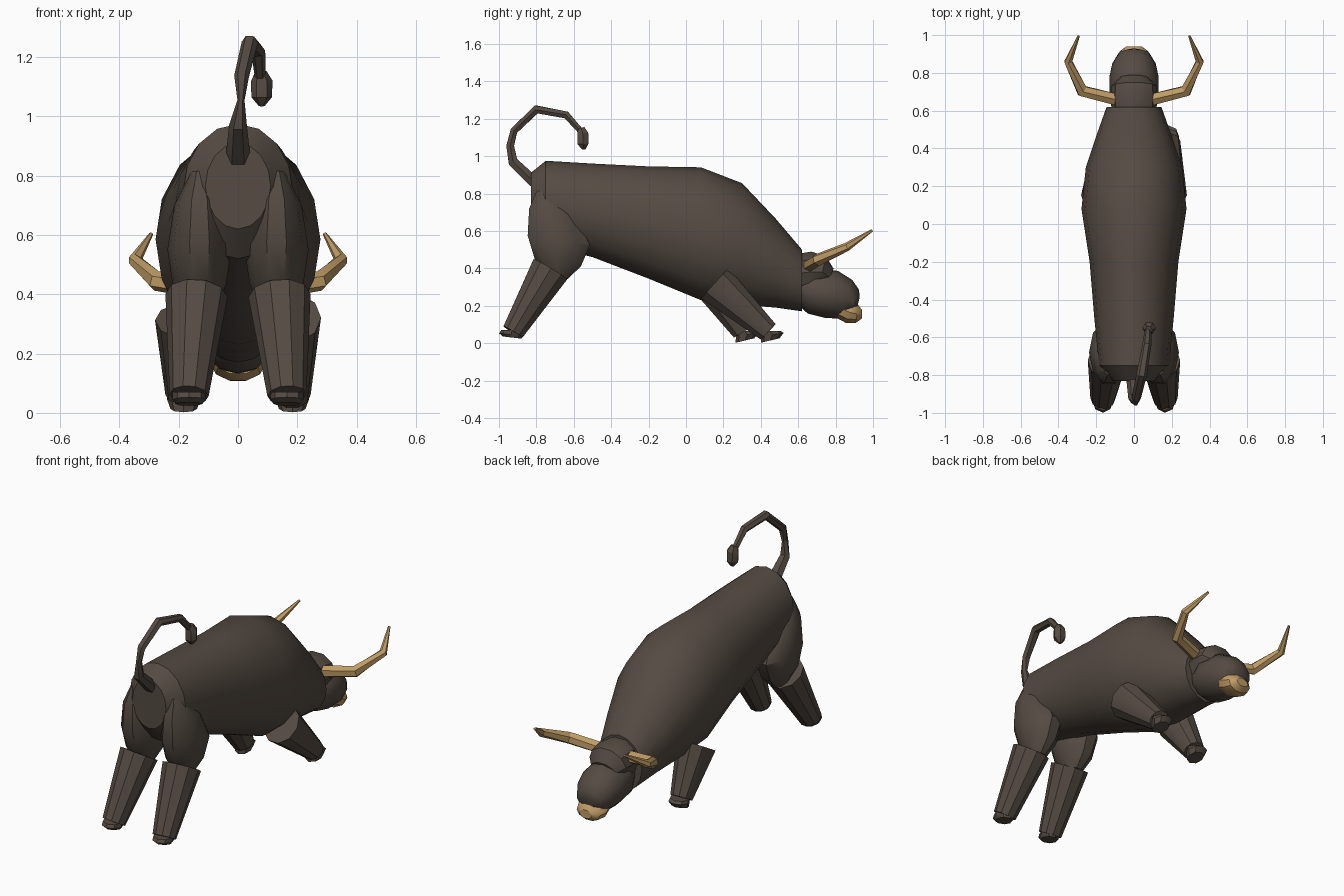
import bpy, bmesh, math
from mathutils import Vector


def material(name, rgb):
    m = bpy.data.materials.new(name)
    m.diffuse_color = (*rgb, 1)
    return m


HIDE = material("dark_hide", (0.09, 0.07, 0.055))
GOLD = material("pale_gold", (0.52, 0.33, 0.13))


def loft(name, rings, mat, n=12, angle=35):
    """Skin a list of elliptical rings, each (centre, u axis, v axis)."""
    bm = bmesh.new()
    loops = []
    for c, u, v in rings:
        loops.append([bm.verts.new(Vector(c) + Vector(u) * math.cos(2 * math.pi * i / n)
                                   + Vector(v) * math.sin(2 * math.pi * i / n)) for i in range(n)])
    for a, b in zip(loops, loops[1:]):
        for i in range(n):
            j = (i + 1) % n
            bm.faces.new((a[i], a[j], b[j], b[i]))
    bm.faces.new(loops[0])
    bm.faces.new(loops[-1])
    bmesh.ops.recalc_face_normals(bm, faces=bm.faces)
    me = bpy.data.meshes.new(name)
    bm.to_mesh(me)
    bm.free()
    ob = bpy.data.objects.new(name, me)
    bpy.context.collection.objects.link(ob)
    me.materials.append(mat)
    bpy.ops.object.select_all(action='DESELECT')
    ob.select_set(True)
    bpy.context.view_layer.objects.active = ob
    bpy.ops.object.shade_smooth_by_angle(angle=math.radians(angle))
    return ob


def tube(name, path, mat, n=8, ref=(1, 0, 0), angle=35):
    """Tube through (x, y, z, radius across, radius along ref) points."""
    pts = [Vector(p[:3]) for p in path]
    rings = []
    for i, p in enumerate(path):
        t = (pts[min(i + 1, len(pts) - 1)] - pts[max(i - 1, 0)]).normalized()
        v = t.cross(Vector(ref)).normalized()
        u = v.cross(t).normalized()
        rings.append((pts[i], u * p[4], v * p[3]))
    return loft(name, rings, mat, n, angle)


# Torso: (y, bottom z, top z, half width)
torso = [(-0.83, 0.62, 0.91, 0.11), (-0.75, 0.52, 0.975, 0.185), (-0.5, 0.46, 0.96, 0.21),
         (-0.2, 0.345, 0.945, 0.235), (0.08, 0.23, 0.94, 0.278), (0.3, 0.205, 0.855, 0.255),
         (0.48, 0.19, 0.665, 0.195), (0.62, 0.17, 0.5, 0.145)]
loft("torso", [((0, y, (a + b) / 2), (w, 0, 0), (0, 0, (b - a) / 2)) for y, a, b, w in torso], HIDE, 16)

# Head: crown behind the horns, skull, muzzle
loft("crown", [((0, 0.58, 0.37), (0.115, 0, 0), (0, 0, 0.11)),
               ((0, 0.66, 0.38), (0.125, 0, 0), (0, 0.01, 0.115)),
               ((0, 0.73, 0.38), (0.12, 0, 0), (0, 0.02, 0.09)),
               ((0, 0.77, 0.35), (0.08, 0, 0), (0, 0.02, 0.05))], HIDE, 10)
tube("skull", [(0, 0.62, 0.30, 0.09, 0.10), (0, 0.68, 0.28, 0.125, 0.13),
               (0, 0.78, 0.26, 0.13, 0.13), (0, 0.85, 0.235, 0.11, 0.115),
               (0, 0.90, 0.215, 0.075, 0.085), (0, 0.92, 0.21, 0.035, 0.04)], HIDE, 12)
tube("muzzle", [(0, 0.83, 0.185, 0.06, 0.085), (0, 0.875, 0.165, 0.063, 0.092),
                (0, 0.915, 0.155, 0.05, 0.075), (0, 0.94, 0.155, 0.025, 0.04)], GOLD, 10)

for s, side in ((1, "right"), (-1, "left")):
    # Horns
    tube(side + "_horn", [(s * 0.10, 0.66, 0.415, 0.035, 0.035), (s * 0.275, 0.705, 0.445, 0.034, 0.034),
                          (s * 0.348, 0.86, 0.515, 0.023, 0.023), (s * 0.293, 0.995, 0.603, 0.007, 0.007)],
         GOLD, 6, ref=(0, 0, 1), angle=25)

    # Hind leg: thigh, shin, hoof
    thigh = [(-0.76, 0.81, 0.04, 0.03), (-0.715, 0.70, 0.13, 0.085), (-0.68, 0.55, 0.175, 0.108),
             (-0.685, 0.43, 0.13, 0.09), (-0.68, 0.35, 0.05, 0.05)]
    loft(side + "_thigh", [((s * 0.13, y, z), (rx, 0, 0), (0, ry, 0.15 * -ry)) for y, z, ry, rx in thigh],
         HIDE, 10)
    tube(side + "_hind_shin", [(s * 0.14, -0.725, 0.395, 0.11, 0.105),
                               (s * 0.165, -0.925, 0.06, 0.062, 0.066)], HIDE, 10)
    loft(side + "_hind_hoof", [((s * 0.165, -0.93, 0.07), (0.056, 0, 0), (0, 0.058, 0)),
                               ((s * 0.165, -0.935, 0.045), (0.056, 0, 0), (0, 0.064, -0.008)),
                               ((s * 0.165, -0.93, 0.03), (0.045, 0, 0), (0, 0.05, -0.006))], HIDE, 8)

    # Front leg, the right one stepping further forward
    fy = 0.45 if s > 0 else 0.315
    tube(side + "_front_leg", [(s * 0.175, 0.155, 0.32 if s > 0 else 0.31, 0.115, 0.105),
                               (s * 0.183, fy - 0.01, 0.06, 0.06, 0.062)], HIDE, 10)
    loft(side + "_front_hoof", [((s * 0.183, fy, 0.065), (0.056, 0, 0), (0, 0.055, 0)),
                                ((s * 0.183, fy + 0.012, 0.045), (0.056, 0, 0), (0, 0.06, 0.01)),
                                ((s * 0.183, fy, 0.014), (0.045, 0, 0), (0, 0.05, 0.012))], HIDE, 8)

# Tail with a tuft at the tip
tube("tail", [(0, -0.81, 0.86, 0.035, 0.042), (0, -0.925, 0.97, 0.03, 0.03),
              (0.01, -0.94, 1.055, 0.024, 0.012), (0.012, -0.92, 1.135, 0.022, 0.025),
              (0.04, -0.80, 1.25, 0.025, 0.028), (0.068, -0.64, 1.22, 0.022, 0.024),
              (0.075, -0.56, 1.13, 0.018, 0.018)], HIDE, 6, angle=30)
tube("tail_tuft", [(0.077, -0.56, 1.15, 0.02, 0.02), (0.08, -0.552, 1.12, 0.034, 0.036),
                   (0.08, -0.55, 1.065, 0.034, 0.035), (0.08, -0.546, 1.035, 0.01, 0.01)], HIDE, 6, angle=30)
